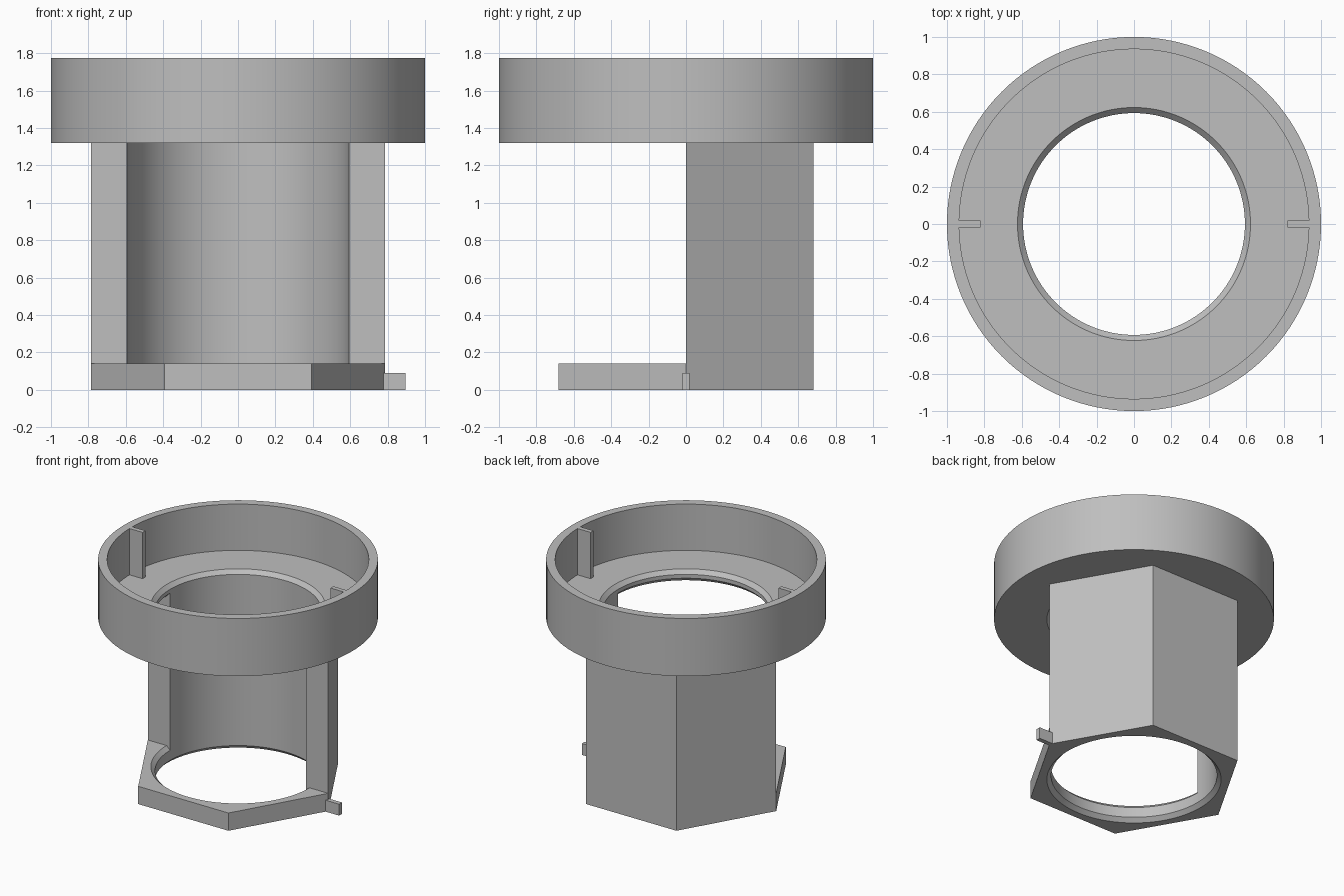
import bpy, bmesh
from math import pi, cos, sin, radians

cube = bpy.data.objects.get("Cube")
if cube:
    bpy.data.objects.remove(cube, do_unlink=True)

SEGMENTS = 128
BORE, CHAMFER = 0.593, 0.03
HEX = 0.787
PLATE_TOP, CUP_BASE, CUP_FLOOR, CUP_TOP = 0.14, 1.32, 1.41, 1.775

grey = bpy.data.materials.new("Light grey plastic")
grey.use_nodes = True
colour = (0.52, 0.52, 0.52, 1)
grey.diffuse_color = colour
grey.node_tree.nodes["Principled BSDF"].inputs["Base Color"].default_value = colour


def finish(name, bm):
    bmesh.ops.recalc_face_normals(bm, faces=bm.faces[:])
    mesh = bpy.data.meshes.new(name)
    bm.to_mesh(mesh)
    bm.free()
    mesh.materials.append(grey)
    obj = bpy.data.objects.new(name, mesh)
    bpy.context.collection.objects.link(obj)
    return obj


def lathe(name, profile, closed=True):
    """Revolve (radius, z) points about z; an open profile gets flat end caps."""
    bm = bmesh.new()
    rings = []
    for r, z in profile:
        rings.append([bm.verts.new((r * cos(a), r * sin(a), z))
                      for a in (2 * pi * i / SEGMENTS for i in range(SEGMENTS))])
    pairs = list(zip(rings, rings[1:]))
    if closed:
        pairs.append((rings[-1], rings[0]))
    else:
        bm.faces.new(rings[0])
        bm.faces.new(rings[-1])
    for low, high in pairs:
        for i in range(SEGMENTS):
            j = (i + 1) % SEGMENTS
            bm.faces.new((low[i], low[j], high[j], high[i]))
    return finish(name, bm)


def half_hex(name, side, height):
    """Half of a hexagonal prism, on the +y or -y side."""
    bm = bmesh.new()
    base = bm.faces.new([bm.verts.new((HEX * cos(radians(a)), side * HEX * sin(radians(a)), 0))
                         for a in (0, 60, 120, 180)])
    result = bmesh.ops.extrude_face_region(bm, geom=[base])
    top = [v for v in result["geom"] if isinstance(v, bmesh.types.BMVert)]
    bmesh.ops.translate(bm, verts=top, vec=(0, 0, height))
    return finish(name, bm)


def box(name, low, high):
    bm = bmesh.new()
    bmesh.ops.create_cube(bm, size=1)
    for v in bm.verts:
        v.co = [(a + b) / 2 + c * (b - a) for a, b, c in zip(low, high, v.co)]
    return finish(name, bm)


def combine(target, other, operation):
    mod = target.modifiers.new(operation.title(), "BOOLEAN")
    mod.operation, mod.object, mod.solver = operation, other, "EXACT"
    bpy.context.view_layer.objects.active = target
    bpy.ops.object.modifier_apply(modifier=mod.name)
    bpy.data.objects.remove(other, do_unlink=True)


def smooth(obj):
    bpy.ops.object.select_all(action="DESELECT")
    obj.select_set(True)
    bpy.context.view_layer.objects.active = obj
    bpy.ops.object.shade_smooth_by_angle(angle=radians(25))


# Round cup with a chamfered hole through its floor
wide = BORE + CHAMFER
cup = lathe("cup", [
    (wide, CUP_BASE), (1, CUP_BASE), (1, CUP_TOP), (0.935, CUP_TOP),
    (0.935, CUP_FLOOR), (wide, CUP_FLOOR),
    (BORE, CUP_FLOOR - CHAMFER), (BORE, CUP_BASE + CHAMFER)])
smooth(cup)

# Hexagonal body: tall back half, bored out
flare = [(wide + CHAMFER, -CHAMFER), (BORE, CHAMFER)]
body = half_hex("hex_body", 1, CUP_BASE + CHAMFER)
combine(body, lathe("back_bore", flare + [(BORE, 2)], False), "DIFFERENCE")

# Low front half, with the hole chamfered on both faces
front = half_hex("front_ring", -1, PLATE_TOP)
combine(front, lathe("front_bore", flare + [
    (BORE, PLATE_TOP - CHAMFER), (wide + CHAMFER, PLATE_TOP + CHAMFER)], False), "DIFFERENCE")
combine(body, front, "UNION")
smooth(body)

# Guide ribs inside the cup
for side, label in ((1, "left"), (-1, "right")):
    xs = sorted((side * 0.82, side * 0.937))
    box(label + "_guide_rib", (xs[0], -0.018, CUP_FLOOR), (xs[1], 0.018, CUP_TOP))

# Small key tab at the foot
box("key_tab", (0.765, -0.018, 0), (0.895, 0.018, 0.09))
